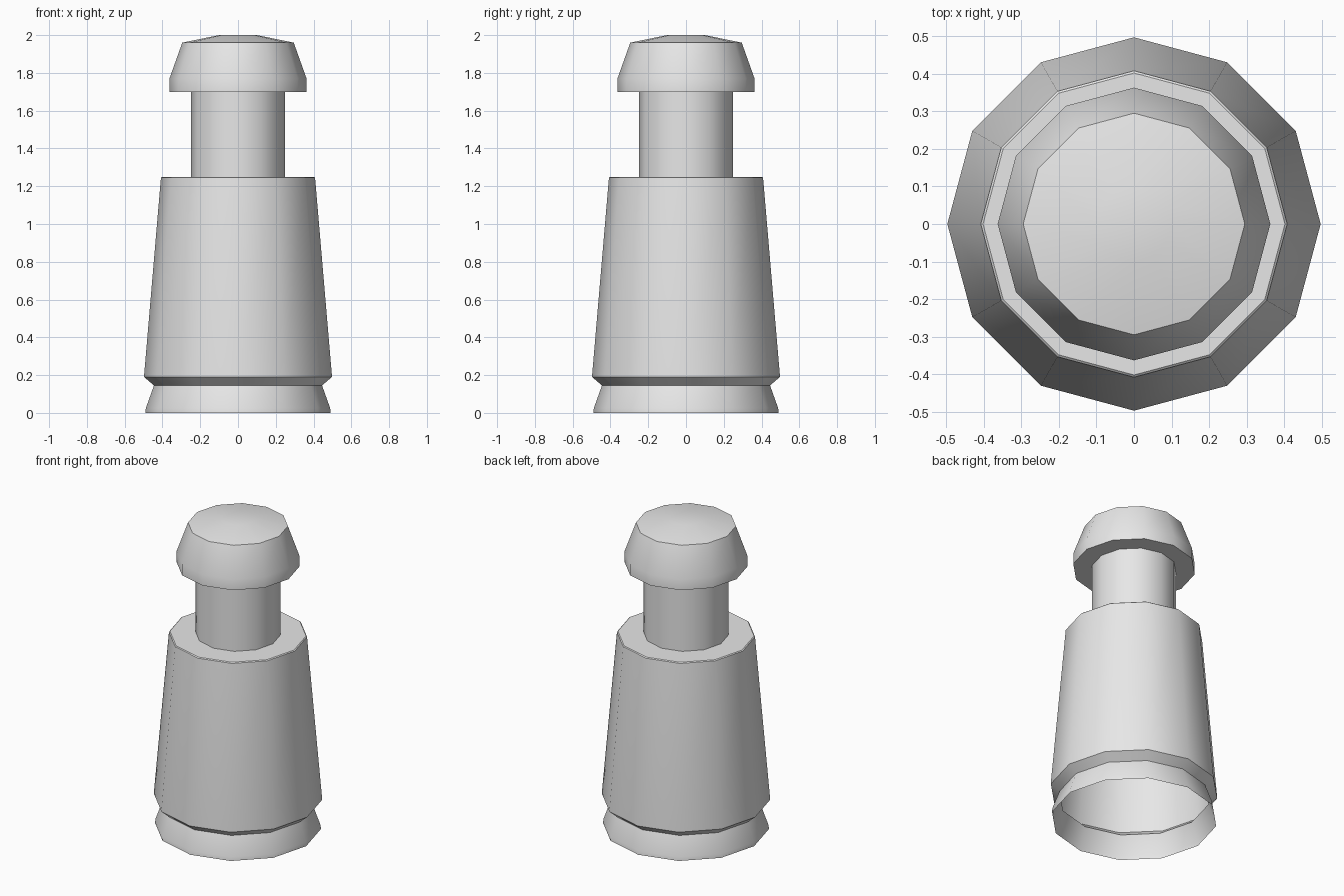
import bpy, bmesh, math

SIDES = 12

cube = bpy.data.objects.get("Cube")
if cube:
    bpy.data.objects.remove(cube, do_unlink=True)

# One plain grey for the whole model
grey = bpy.data.materials.new("plain_grey")
grey.use_nodes = True
colour = (0.8, 0.8, 0.8, 1.0)
grey.diffuse_color = colour
grey.node_tree.nodes["Principled BSDF"].inputs["Base Color"].default_value = colour


def turned(name, profile, cap_top=False):
    """Turn a (radius, height) profile, listed upwards, around the z axis."""
    bm = bmesh.new()
    rings = []
    for r, z in profile:
        angles = [2 * math.pi * i / SIDES for i in range(SIDES)]
        rings.append([bm.verts.new((r * math.cos(a), r * math.sin(a), z)) for a in angles])
    for low, high in zip(rings, rings[1:]):
        for i in range(SIDES):
            j = (i + 1) % SIDES
            bm.faces.new((low[i], low[j], high[j], high[i]))
    if cap_top:
        bm.faces.new(rings[-1])
    mesh = bpy.data.meshes.new(name)
    bm.to_mesh(mesh)
    bm.free()
    mesh.materials.append(grey)
    ob = bpy.data.objects.new(name, mesh)
    bpy.context.collection.objects.link(ob)
    bpy.ops.object.select_all(action="DESELECT")
    ob.select_set(True)
    bpy.context.view_layer.objects.active = ob
    bpy.ops.object.shade_smooth_by_angle(angle=math.radians(35))
    return ob


# Flared foot, open underneath
turned("foot", [(0.49, 0), (0.488, 0.025), (0.445, 0.145)])

# Tapered hollow body with a lower lip and a flat shoulder
turned("body", [(0.445, 0.145), (0.497, 0.19), (0.497, 0.2),
                (0.408, 1.245), (0.402, 1.25), (0.25, 1.25)])

# Straight shaft
turned("shaft", [(0.25, 1.25), (0.25, 1.7)])

# Mushroom head with a shallow dome
turned("head", [(0.25, 1.7), (0.363, 1.7), (0.363, 1.77),
                (0.295, 1.96), (0.1, 2.0)], cap_top=True)
